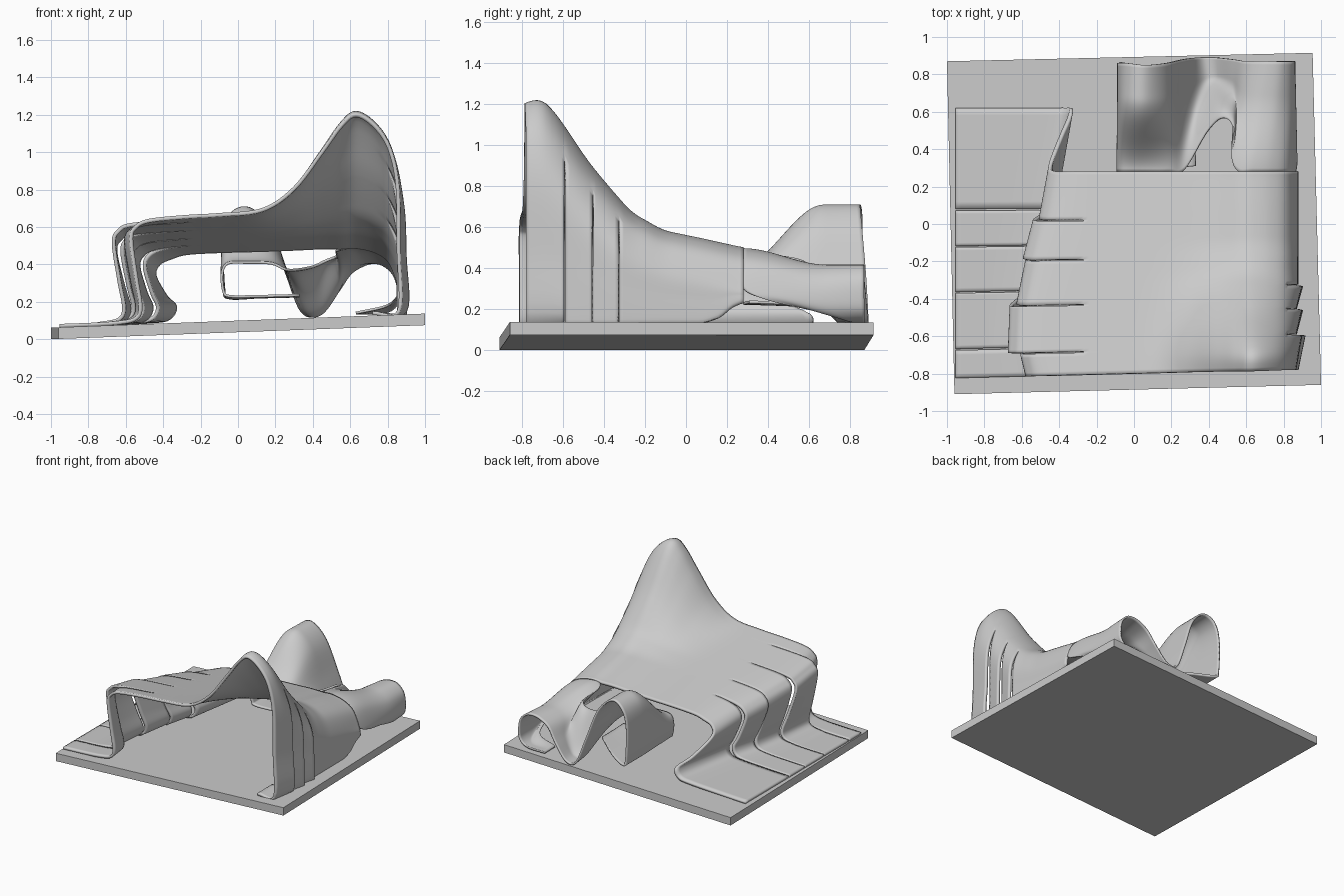
import bpy, bmesh
from mathutils import Vector

if "Cube" in bpy.data.objects:
    bpy.data.objects.remove(bpy.data.objects["Cube"])


def plate_z(x):
    return 0.062 + 0.0375 * (x + 1)


def lin(table, y):
    if y <= table[0][0]:
        return table[0][1]
    for (a, p), (b, q) in zip(table, table[1:]):
        if y <= b:
            return p + (q - p) * (y - a) / (b - a)
    return table[-1][1]


def smooth_lin(table, y, w=0.035):
    return sum(lin(table, y + w * k) for k in (-1, -.5, 0, .5, 1)) / 5


def spline(pts, n):
    """Catmull-Rom through pts, n samples per span."""
    pts = [Vector(p) for p in pts]
    p = [2 * pts[0] - pts[1]] + pts + [2 * pts[-1] - pts[-2]]
    out = []
    for i in range(1, len(p) - 2):
        a, b, c, d = p[i - 1:i + 3]
        for k in range(n):
            t = k / n
            out.append(0.5 * (2 * b + (c - a) * t + (2 * a - 5 * b + 4 * c - d) * t * t
                              + (3 * b - a - 3 * c + d) * t ** 3))
    return out + [pts[-1]]


def sheet(name, rows, skip=lambda r, u: False, thick=0.02):
    bm = bmesh.new()
    grid = [[bm.verts.new(p) for p in row] for row in rows]
    for r in range(len(grid) - 1):
        for u in range(len(grid[0]) - 1):
            if not skip(r, u):
                bm.faces.new((grid[r][u], grid[r][u + 1], grid[r + 1][u + 1], grid[r + 1][u]))
    bmesh.ops.delete(bm, geom=[v for v in bm.verts if not v.link_faces], context='VERTS')
    bmesh.ops.recalc_face_normals(bm, faces=bm.faces[:])
    me = bpy.data.meshes.new(name)
    bm.to_mesh(me)
    bm.free()
    ob = bpy.data.objects.new(name, me)
    bpy.context.collection.objects.link(ob)
    m = ob.modifiers.new("thickness", 'SOLIDIFY')
    m.thickness = thick
    m.offset = 0
    bpy.context.view_layer.objects.active = ob
    ob.select_set(True)
    bpy.ops.object.shade_smooth_by_angle()
    ob.select_set(False)
    return ob


# Tilted base plate
bm = bmesh.new()
corners = [(-.96, -.91), (1, -.86), (.955, .915), (-1, .87)]
lo = [bm.verts.new((x, y, plate_z(x) - .062)) for x, y in corners]
hi = [bm.verts.new((x, y, plate_z(x))) for x, y in corners]
bm.faces.new(lo[::-1])
bm.faces.new(hi)
for i in range(4):
    j = (i + 1) % 4
    bm.faces.new((lo[i], lo[j], hi[j], hi[i]))
me = bpy.data.meshes.new("base_plate")
bm.to_mesh(me)
bm.free()
bpy.context.collection.objects.link(bpy.data.objects.new("base_plate", me))

# Draped roof: strips as (y0, y1, knee x0, x1, ankle x0, x1, foot shift 0, 1)
STRIPS = [(-.80, -.68, -.57, -.60, -.52, -.54, .0, .03),
          (-.68, -.43, -.665, -.655, -.61, -.58, .03, .08),
          (-.43, -.19, -.62, -.57, -.56, -.52, .08, .08),
          (-.19, .02, -.585, -.53, -.51, -.46, .08, .06),
          (.02, .28, -.50, -.445, -.43, -.335, .06, .34)]
RIGHT = [-.80, -.61, -.47, -.34]
RIDGE = [(-.8, 1.19), (-.74, 1.225), (-.68, 1.18), (-.6, 1.07), (-.5, .92), (-.4, .80),
         (-.28, .665), (-.12, .575), (.1, .53), (.28, .49)]
ARCH = [(.08, .14), (.16, .165), (.22, .215), (.28, .238)]
# x, drop below the base level, share of the ridge height
ROOF = [(-.1, .01, .0), (.13, .015, .04), (.3, .015, .25), (.45, .01, .62), (.55, 0, .89),
        (.63, 0, 1), (.73, -.02, .93), (.81, -.07, .80), (.86, -.18, .62)]
N = 6


def roof_row(y, s):
    y0, y1, k0, k1, a0, a1, s0, s1 = s
    t = (y - y0) / (y1 - y0)
    xe, xa, sh = k0 + (k1 - k0) * t, a0 + (a1 - a0) * t, s0 + (s1 - s0) * t
    b = .655 - .195 * (y + .8) / 1.08
    h = smooth_lin(RIDGE, y) - b
    f = plate_z(xa) + .008
    ys = y + sh
    pts = [(-.955, ys, plate_z(-.955) + .008), (-.78, ys, plate_z(-.78) + .008),
           (xa - .12, ys, f), (xa - .03, ys, f + .02), (xa, ys - .04 * sh, f + .08),
           (xa + .45 * (xe - xa), y + .6 * sh, f + .5 * (b - .1 - f)),
           (xe, y + .12 * sh, b - .12), (xe + .025, y, b - .055), (xe + .1, y, b - .02),
           (-.27, y, b)]
    # Saw-tooth flare of the right-hand strips
    dx = 0
    for a, c in zip(RIGHT, RIGHT[1:]):
        if a <= y < c:
            dx = .035 * (y - a) / (c - a) - .01
    z = 0
    for x, k, w in ROOF:
        z = b + k + h * w
        pts.append((x + (dx * .7 if x > .85 else 0), y, z))
    zl = smooth_lin(ARCH, y, .015)
    pts += [(.868 + dx, y, (z + zl) / 2), (.87 + dx, y, zl + .01),
            (.72 if y < -.61 else .862 + dx, y, zl)]
    skew = .025 * (.28 - y) / 1.08
    return spline([(x, yy + skew * x, zz) for x, yy, zz in pts], N)


cuts = sorted({s[0] for s in STRIPS} | set(RIGHT) | {.28})
rows, gaps = [], {}
for a, c in zip(cuts, cuts[1:]):
    s = next(s for s in STRIPS if s[0] <= a + 1e-6 and c <= s[1] + 1e-6)
    if rows:
        gaps[len(rows) - 1] = 'L' if any(abs(a - q[0]) < 1e-6 for q in STRIPS) else 'R'
    n = max(4, int((c - a) / .018))
    e0, e1 = (0 if a == -.8 else .003), (0 if c == .28 else .003)
    rows += [roof_row(a + e0 + (c - a - e0 - e1) * i / n, s) for i in range(n + 1)]


def slit(r, u):
    g = gaps.get(r)
    return (g == 'L' and u < 9 * N) or (g == 'R' and u >= 17 * N)


sheet("draped_roof", rows, slit)

# Rear ribbon: floor, wall, hump, valley and open tube (front edge xyz, back edge xyz)
REAR = [(.33, .31, .235, .33, .58, .23), (.12, .29, .23, .12, .76, .225),
        (-.045, .28, .23, -.045, .86, .22), (-.078, .28, .26, -.075, .86, .27),
        (-.085, .28, .35, -.08, .86, .53), (-.055, .28, .405, -.035, .86, .665),
        (.05, .28, .41, .06, .85, .70), (.18, .28, .405, .17, .86, .59),
        (.27, .29, .37, .26, .88, .35), (.39, .49, .385, .34, .89, .15),
        (.47, .565, .42, .43, .89, .135), (.53, .52, .445, .53, .88, .25),
        (.525, .35, .47, .60, .87, .35), (.56, .28, .485, .67, .87, .395),
        (.63, .28, .49, .73, .87, .41), (.73, .28, .468, .79, .87, .40),
        (.81, .28, .414, .84, .87, .35), (.86, .28, .30, .855, .87, .27),
        (.86, .42, .24, .845, .87, .19), (.80, .69, .18, .78, .87, .145),
        (.63, .74, .14, .63, .87, .14)]
front = spline([p[:3] for p in REAR], N)
back = spline([p[3:] for p in REAR], N)
rows = []
for i in range(33):
    t = i / 32
    e = min(1, t * 1.45)
    e = e * e * (3 - 2 * e)
    rows.append([Vector((f.x + (b.x - f.x) * t, f.y + (b.y - f.y) * t, f.z + (b.z - f.z) * e))
                 for f, b in zip(front, back)])
sheet("rear_ribbon", rows, thick=.014)
